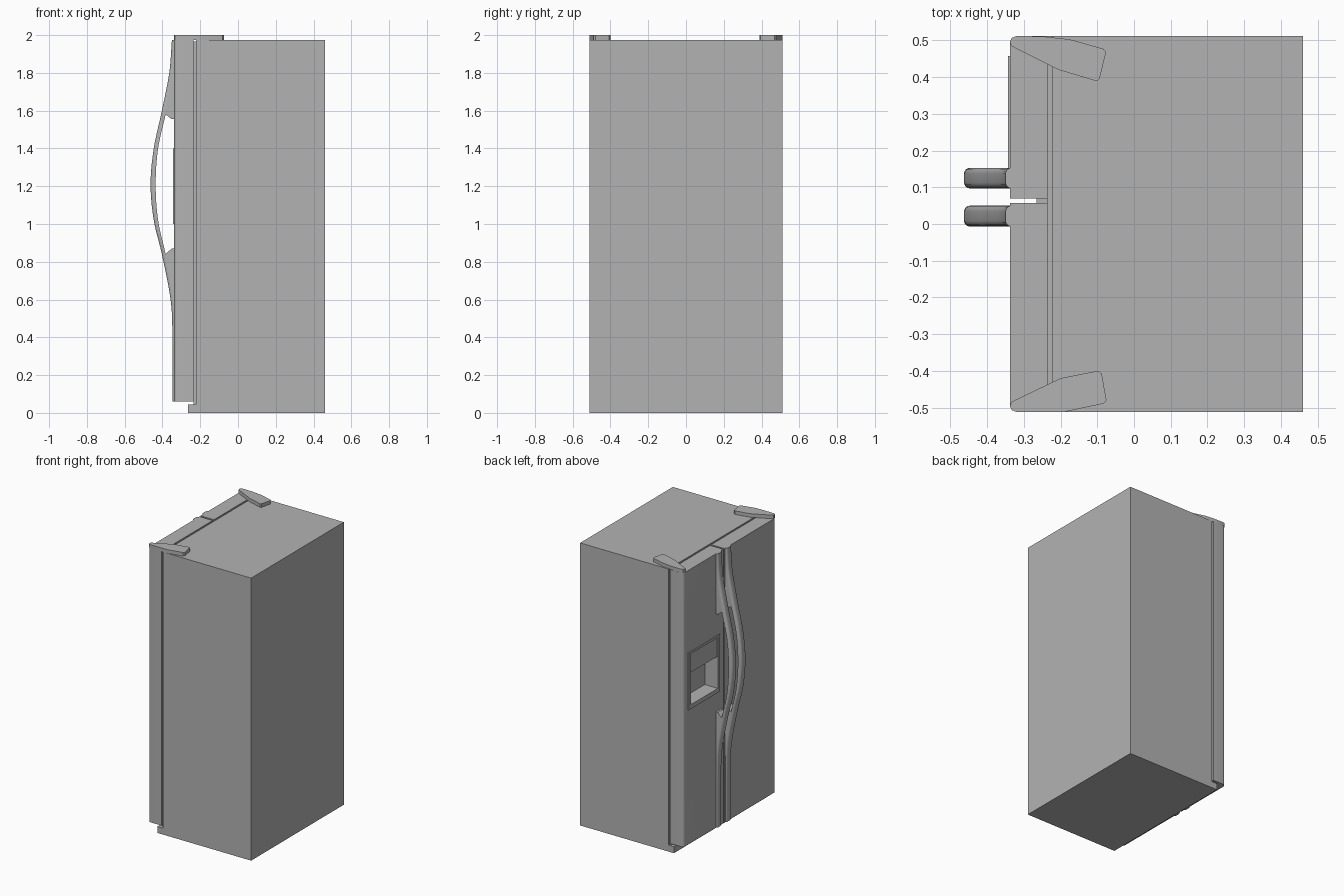
import bpy, bmesh, math
from mathutils import Vector

if "Cube" in bpy.data.objects:
    bpy.data.objects.remove(bpy.data.objects["Cube"])

grey = bpy.data.materials.new("appliance_grey")
grey.use_nodes = True
COLOUR = (0.45, 0.45, 0.45, 1)
grey.diffuse_color = COLOUR
grey.node_tree.nodes["Principled BSDF"].inputs["Base Color"].default_value = COLOUR

TOP, DOOR_BOTTOM, HALF = 1.975, 0.06, 0.512
FRONT, DOOR_BACK, BODY_FRONT = -0.338, -0.235, -0.222


def finish(name, bm):
    bmesh.ops.recalc_face_normals(bm, faces=bm.faces)
    mesh = bpy.data.meshes.new(name)
    bm.to_mesh(mesh)
    bm.free()
    mesh.materials.append(grey)
    obj = bpy.data.objects.new(name, mesh)
    bpy.context.collection.objects.link(obj)
    return obj


def prism(points, offset):
    """Extrude a closed outline along an offset vector."""
    bm = bmesh.new()
    face = bm.faces.new([bm.verts.new(p) for p in points])
    out = bmesh.ops.extrude_face_region(bm, geom=[face])
    moved = [v for v in out["geom"] if isinstance(v, bmesh.types.BMVert)]
    bmesh.ops.translate(bm, verts=moved, vec=offset)
    return bm


def box(name, x, y, z):
    outline = [(x[0], y[0], z[0]), (x[1], y[0], z[0]), (x[1], y[1], z[0]), (x[0], y[1], z[0])]
    return finish(name, prism(outline, (0, 0, z[1] - z[0])))


def smooth(obj, angle=35):
    bpy.ops.object.select_all(action="DESELECT")
    obj.select_set(True)
    bpy.context.view_layer.objects.active = obj
    bpy.ops.object.shade_smooth_by_angle(angle=math.radians(angle))


def cut(obj, cutter):
    mod = obj.modifiers.new("cut", "BOOLEAN")
    mod.operation, mod.solver, mod.object = "DIFFERENCE", "EXACT", cutter
    bpy.ops.object.select_all(action="DESELECT")
    bpy.context.view_layer.objects.active = obj
    obj.select_set(True)
    bpy.ops.object.modifier_apply(modifier=mod.name)


def spline(keys, steps=6):
    """Smooth curve through the key points."""
    keys = [Vector(k) for k in keys]
    ext = [2 * keys[0] - keys[1]] + keys + [2 * keys[-1] - keys[-2]]
    pts = []
    for a, b, c, d in zip(ext, ext[1:], ext[2:], ext[3:]):
        for i in range(steps):
            t = i / steps
            pts.append(0.5 * (2 * b + (c - a) * t + (2 * a - 5 * b + 4 * c - d) * t**2
                              + (3 * b - a - 3 * c + d) * t**3))
    return pts + [keys[-1]]


# Cabinet, kick plate and door seal
box("cabinet", (BODY_FRONT, 0.46), (-HALF, HALF), (0, TOP))
box("kick_plate", (-0.265, BODY_FRONT), (-HALF, HALF), (0, 0.045))
box("door_seal", (DOOR_BACK, BODY_FRONT), (-0.5, 0.5), (0.045, TOP - 0.008))


# Doors, each with a rounded outer corner
def door(name, inner, side):
    r, outer = 0.022, side * HALF
    arc = [(FRONT + r - r * math.sin(a), outer - side * (r - r * math.cos(a)))
           for a in (math.pi / 2 * i / 6 for i in range(7))]
    outline = [(DOOR_BACK, outer)] + arc + [(FRONT, inner), (DOOR_BACK, inner)]
    obj = finish(name, prism([(x, y, DOOR_BOTTOM) for x, y in outline], (0, 0, TOP - DOOR_BOTTOM)))
    return obj


freezer_door = door("freezer_door", 0.07, 1)
fridge_door = door("fridge_door", 0.057, -1)

# Dispenser: raised surround, shallow control panel, deep niche
surround = box("dispenser_surround", (-0.343, -0.325), (0.115, 0.458), (1.0, 1.4))
panel_cutter = box("panel_cutter", (-0.4, -0.336), (0.138, 0.432), (1.03, 1.385))
niche_cutter = box("niche_cutter", (-0.4, -0.242), (0.138, 0.432), (1.03, 1.25))
for cutter in (panel_cutter, niche_cutter):
    cutter.hide_render = True
    cut(surround, cutter)
    cut(freezer_door, cutter)
    bpy.data.objects.remove(cutter)
for obj in (freezer_door, fridge_door):
    smooth(obj)

# Bowed full-height handles with an open grip in the middle
outer_curve = spline([(-0.346, DOOR_BOTTOM), (-0.347, 0.4), (-0.357, 0.6), (-0.403, 0.84), (-0.446, 1.02),
                      (-0.463, 1.21), (-0.446, 1.4), (-0.403, 1.6), (-0.364, 1.8), (-0.35, TOP)])
grip_curve = spline([(-0.383, 1.58), (-0.423, 1.4), (-0.436, 1.21), (-0.423, 1.02), (-0.383, 0.84)])
base = -0.32
outline = ([tuple(p) for p in outer_curve] + [(base, TOP), (base, 1.555), (-0.352, 1.555)]
           + [tuple(p) for p in grip_curve] + [(-0.352, 0.87), (base, 0.87), (base, DOOR_BOTTOM)])


def handle(name, y0, y1):
    bm = prism([(x, y0, z) for x, z in outline], (0, y1 - y0, 0))
    n = len(outer_curve)
    front = {(round(x, 4), round(z, 4)) for x, z in outer_curve[:n]}
    on_front = lambda v: (round(v.co.x, 4), round(v.co.z, 4)) in front
    rims = [e for e in bm.edges if all(on_front(v) for v in e.verts)
            and abs(e.verts[0].co.y - e.verts[1].co.y) < 1e-5]
    bmesh.ops.bevel(bm, geom=rims, offset=0.016, segments=4, profile=0.5, affect="EDGES")
    smooth(finish(name, bm))


handle("freezer_handle", 0.097, 0.153)
handle("fridge_handle", -0.007, 0.05)

# Hinge covers on top
tip = [(-0.325, 0.48), (-0.335, 0.486), (-0.338, 0.496), (-0.333, 0.507), (-0.32, 0.512)]
tails = {
    "freezer_hinge_cover": (1, [(-0.25, 0.511), (-0.175, 0.503), (-0.083, 0.477), (-0.076, 0.468),
                                (-0.094, 0.395), (-0.102, 0.389), (-0.205, 0.42)]),
    "fridge_hinge_cover": (-1, [(-0.19, 0.512), (-0.082, 0.489), (-0.075, 0.48),
                                (-0.088, 0.407), (-0.098, 0.4), (-0.2, 0.42)]),
}
for name, (side, tail) in tails.items():
    cover = prism([(x, side * y, TOP) for x, y in tip + tail], (0, 0, 2.0 - TOP))
    smooth(finish(name, cover))
